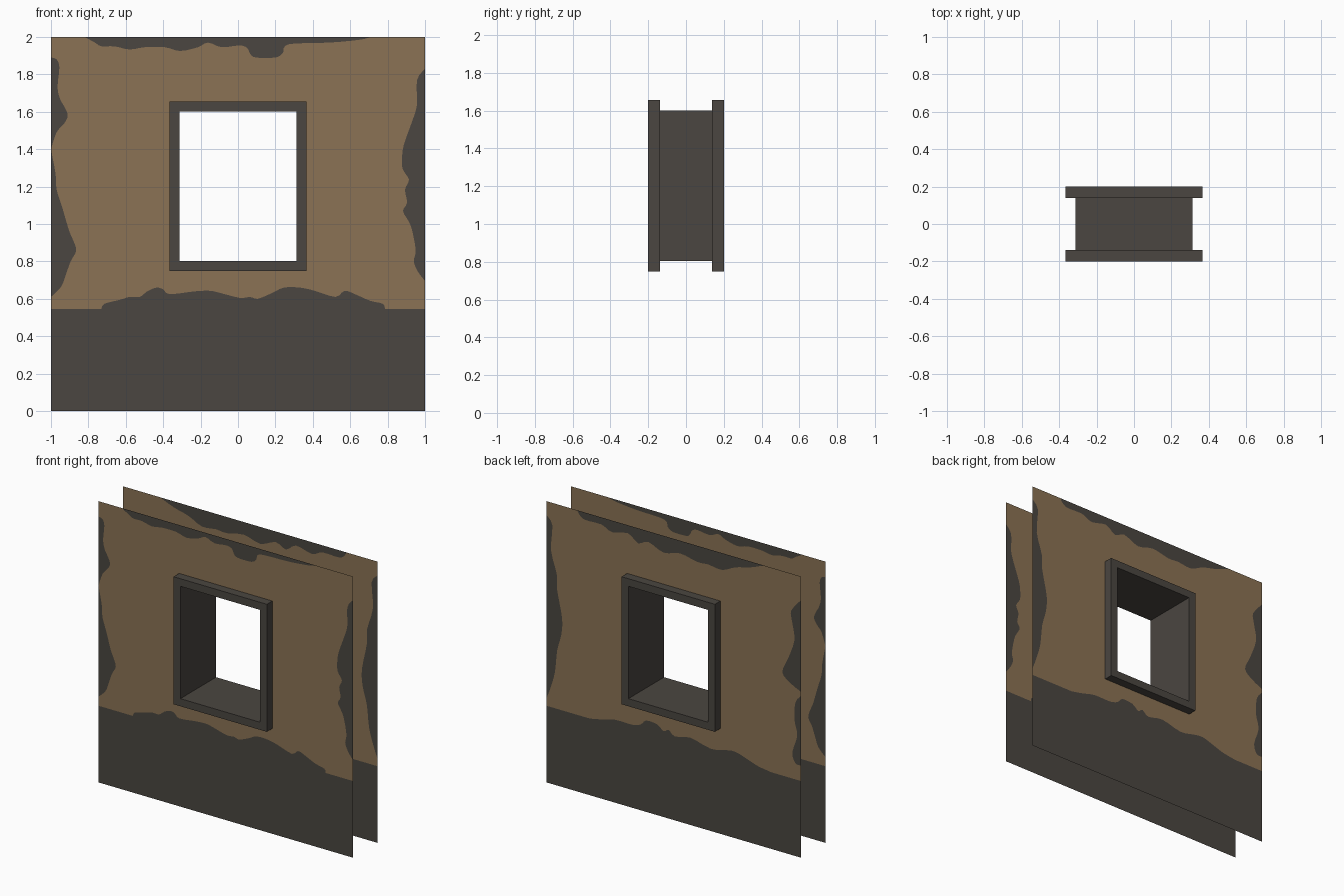
import bpy, bmesh
from mathutils import Vector
from mathutils.geometry import delaunay_2d_cdt

if "Cube" in bpy.data.objects:
    bpy.data.objects.remove(bpy.data.objects["Cube"])

WALL_Y = 0.138            # wall sheets sit at +-WALL_Y
BASE = 0.545              # top of the dark plinth
HX, Z0, Z1 = 0.313, 0.803, 1.602   # window opening


def material(name, rgb):
    m = bpy.data.materials.new(name)
    m.diffuse_color = (*rgb, 1)
    m.use_nodes = True
    m.node_tree.nodes["Principled BSDF"].inputs["Base Color"].default_value = m.diffuse_color
    return m


plaster = material("tan_plaster", (0.258, 0.171, 0.089))
stone = material("dark_stone", (0.069, 0.061, 0.052))


def add_object(name, bm, mats):
    me = bpy.data.meshes.new(name)
    bm.to_mesh(me)
    bm.free()
    for m in mats:
        me.materials.append(m)
    ob = bpy.data.objects.new(name, me)
    bpy.context.collection.objects.link(ob)
    return ob


def smooth(pts, n=3):
    """Catmull-Rom curve through the points, kept inside the wall."""
    p = [Vector(q) for q in pts]
    p = [p[0]] + p + [p[-1]]
    out = []
    for a, b, c, d in zip(p, p[1:], p[2:], p[3:]):
        for i in range(n):
            t = i / n
            v = 0.5 * (2 * b + (c - a) * t + (2 * a - 5 * b + 4 * c - d) * t * t
                       + (3 * b - a - 3 * c + d) * t ** 3)
            out.append(Vector((max(-1, min(1, v.x)), max(0, min(2, v.y)))))
    return out + [p[-1]]


def ccw(poly):
    area = sum(a.x * b.y - a.y * b.x for a, b in zip(poly, poly[1:] + poly[:1]))
    return poly if area > 0 else poly[::-1]


def wall(name, side, bottom, patches):
    """Flat sheet with a window hole; worn patches become dark faces."""
    rect = [(-1, 0), (1, 0), (1, 2), (-1, 2)]
    hole = [(-HX, Z0), (HX, Z0), (HX, Z1), (-HX, Z1)]
    polys = [[Vector(p) for p in q] for q in (rect, hole)]
    polys.append([Vector((-1, 0)), Vector((-1, BASE))] + smooth(bottom)
                 + [Vector((1, BASE)), Vector((1, 0))])
    polys += [smooth(p) for p in patches]
    verts, faces = [], []
    for poly in polys:
        faces.append(list(range(len(verts), len(verts) + len(poly))))
        verts += ccw(poly)
    vs, _, fs, _, _, origin = delaunay_2d_cdt(verts, [], faces, 1, 1e-5)
    bm = bmesh.new()
    bv = [bm.verts.new((-side * v.x, side * WALL_Y, v.y)) for v in vs]
    for f, src in zip(fs, origin):
        if 1 in src:
            continue
        face = bm.faces.new([bv[i] for i in f])
        face.material_index = 1 if any(s > 1 for s in src) else 0
    bmesh.ops.delete(bm, geom=[v for v in bm.verts if not v.link_faces], context='VERTS')
    return add_object(name, bm, [plaster, stone])


# Front wall: worn outlines in (x, z)
f_bottom = [(-.73, BASE), (-.715, .573), (-.63, .595), (-.58, .61), (-.525, .61), (-.485, .64),
            (-.435, .66), (-.4, .65), (-.365, .625), (-.23, .64), (-.15, .643), (-.09, .63),
            (.01, .605), (.065, .61), (.105, .60), (.18, .63), (.245, .66), (.33, .66),
            (.41, .643), (.52, .61), (.57, .643), (.625, .625), (.705, .59), (.775, .573),
            (.785, BASE)]
f_left_low = [(-1, .61), (-.945, .665), (-.92, .73), (-.895, .80), (-.865, .857), (-.88, .91),
              (-.905, .97), (-.94, 1.09), (-.97, 1.185), (-.975, 1.265), (-1, 1.4)]
f_left_high = [(-1, 1.4), (-.97, 1.49), (-.93, 1.537), (-.91, 1.58), (-.93, 1.63),
               (-.95, 1.665), (-.965, 1.73), (-.955, 1.837), (-.97, 1.88), (-1, 1.89)]
f_top = [(-.82, 2), (-.765, 1.97), (-.73, 1.95), (-.66, 1.95), (-.58, 1.933), (-.5, 1.945),
         (-.39, 1.945), (-.31, 1.925), (-.215, 1.945), (-.16, 1.97), (-.087, 1.945),
         (.01, 1.955), (.05, 1.94), (.065, 1.91), (.095, 1.89), (.2, 1.89), (.24, 1.915),
         (.25, 1.95), (.305, 1.965), (.49, 1.97), (.65, 1.985), (.71, 2)]
f_right = [(1, 1.83), (.957, 1.77), (.957, 1.64), (.935, 1.56), (.887, 1.425), (.877, 1.345),
           (.882, 1.29), (.914, 1.237), (.893, 1.183), (.904, 1.114), (.882, 1.07),
           (.909, 1.02), (.93, .97), (.95, .86), (.94, .80), (.962, .745), (1, .695)]
wall("front_wall", -1, f_bottom, [f_left_low, f_left_high, f_top, f_right])

# Back wall: outlines as seen from behind
b_bottom = [(-.66, BASE), (-.57, .563), (-.46, .59), (-.33, .59), (-.26, .61), (-.217, .65),
            (-.13, .645), (-.08, .61), (-.04, .63), (.01, .597), (.13, .62), (.29, .585),
            (.4, .605), (.485, .615), (.585, .585), (.665, .56), (.77, BASE)]
b_left = [(-1, 1.9), (-.955, 1.84), (-.965, 1.66), (-.92, 1.5), (-.917, 1.39), (-.878, 1.2),
          (-.885, 1.08), (-.917, .96), (-.935, .8), (-.97, .68), (-1, .6)]
b_top = [(-.76, 2), (-.71, 1.95), (-.57, 1.95), (-.485, 1.917), (-.36, 1.943), (-.28, 1.893),
         (-.2, 1.925), (-.08, 1.88), (.05, 1.91), (.185, 1.885), (.27, 1.89), (.38, 1.88),
         (.485, 1.927), (.6, 1.957), (.71, 2)]
b_right_high = [(1, 1.83), (.925, 1.737), (.93, 1.665), (.95, 1.535), (.9, 1.39), (.854, 1.28),
                (.917, 1.22), (1, 1.18)]
b_right_low = [(1, 1.15), (.957, 1.09), (.95, .965), (.972, .86), (.933, .73), (.957, .66),
               (1, .655)]
wall("back_wall", 1, b_bottom, [b_left, b_top, b_right_high, b_right_low])

# Window frame: raised trim on both walls joined by a thin lining
TRIM = 0.054
section = [(TRIM, -WALL_Y), (TRIM, -0.2), (0, -0.2), (0, 0.2), (TRIM, 0.2), (TRIM, WALL_Y)]
bm = bmesh.new()
loops = []
for o, y in section:
    corners = [(-HX - o, Z0 - o), (HX + o, Z0 - o), (HX + o, Z1 + o), (-HX - o, Z1 + o)]
    loops.append([bm.verts.new((x, y, z)) for x, z in corners])
for a, b in zip(loops, loops[1:]):
    for i in range(4):
        j = (i + 1) % 4
        bm.faces.new((a[i], a[j], b[j], b[i]))
bm.normal_update()
if next(f for f in bm.faces if all(abs(v.co.y + 0.2) < 1e-5 for v in f.verts)).normal.y > 0:
    bmesh.ops.reverse_faces(bm, faces=bm.faces[:])
add_object("window_frame", bm, [stone])
